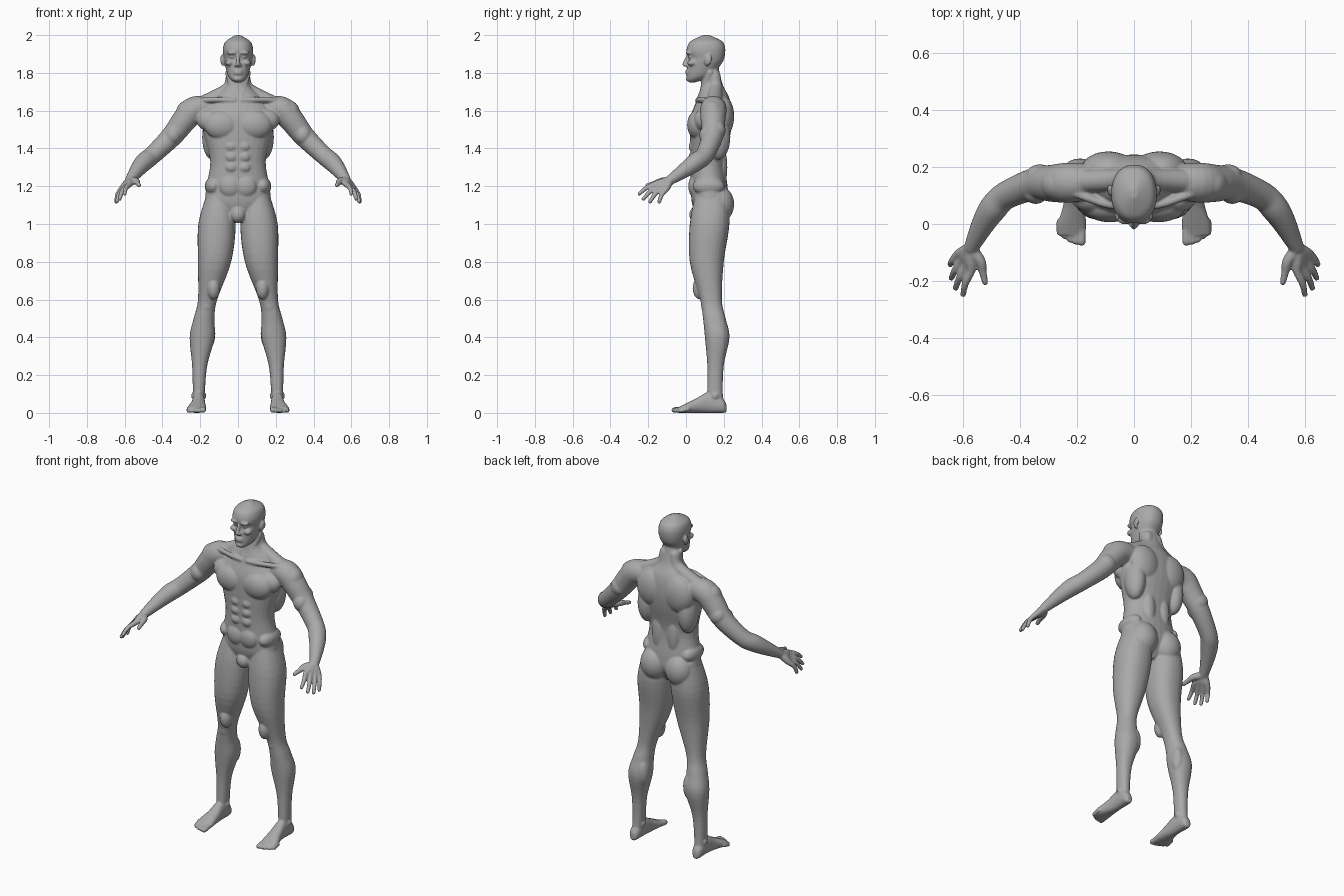
import bpy
import bmesh
import math
from mathutils import Matrix, Vector

default_cube = bpy.data.objects.get("Cube")
if default_cube:
    bpy.data.objects.remove(default_cube, do_unlink=True)

SIDES = 28
bm = bmesh.new()


def spline(rows, steps=5):
    """Catmull-Rom interpolation through rows of numbers."""
    rows = [Vector(row) for row in rows]
    padded = [rows[0], *rows, rows[-1]]
    points = []
    for before, start, end, after in zip(padded, padded[1:], padded[2:], padded[3:]):
        leave, arrive = (end - before) / 2, (after - start) / 2
        for step in range(steps):
            t = step / steps
            ease = t * t * (3 - 2 * t)
            points.append(start.lerp(end, ease)
                          + leave * t * (1 - t) ** 2
                          - arrive * t * t * (1 - t))
    return points + [rows[-1]]


def circle_points():
    """Cosine and sine around one cross-section."""
    angles = [math.tau * side / SIDES for side in range(SIDES)]
    return [(math.cos(angle), math.sin(angle)) for angle in angles]


def skin(rings):
    """Bridge rings of points into a closed surface."""
    rings = [[bm.verts.new(point) for point in ring] for ring in rings]
    for low, high in zip(rings, rings[1:]):
        for side in range(SIDES):
            following = (side + 1) % SIDES
            bm.faces.new((low[side], low[following], high[following], high[side]))
    bm.faces.new(reversed(rings[0]))
    bm.faces.new(rings[-1])


def squared(value, low, high):
    """Place a cosine or sine between two limits, slightly squared off."""
    bulge = math.copysign(abs(value) ** .9, value)
    return (low + high) / 2 + (high - low) / 2 * bulge


def upright_loft(rows):
    """Rows are height, inner x, outer x, front y, back y."""
    skin([[(squared(c, inner, outer), squared(s, front, back), height)
           for c, s in circle_points()]
          for height, inner, outer, front, back in spline(rows)])


def centred_loft(rows):
    """Rows are height, half width, front y, back y."""
    upright_loft([(height, -half, half, front, back) for height, half, front, back in rows])


def level_loft(rows):
    """Rows are depth, inner x, outer x, top z, resting on the ground."""
    skin([[(squared(c, inner, outer), depth, squared(s, 0, top))
           for c, s in circle_points()]
          for depth, inner, outer, top in spline(rows)])


def ball(centre, radii):
    place = Matrix.Translation(centre) @ Matrix.Diagonal((*radii, 1))
    bmesh.ops.create_uvsphere(bm, u_segments=24, v_segments=16, radius=1, matrix=place)


def tube(points, radii):
    """Round limb through points with a radius at each, and rounded ends."""
    path = spline([(*point, radius) for point, radius in zip(points, radii)])
    ahead, behind = path[1:] + path[-1:], path[:1] + path[:-1]
    rings, turn, last = [], None, None
    for point, after, before in zip(path, ahead, behind):
        way = (after.xyz - before.xyz).normalized()
        if turn is None:
            turn = way.to_track_quat('Z', 'Y')
        else:
            turn = last.rotation_difference(way) @ turn
        last = way
        rings.append([point.xyz + turn @ Vector((c, s, 0)) * point.w
                      for c, s in circle_points()])
    skin(rings)
    for end in (path[0], path[-1]):
        ball(end.xyz, [end.w] * 3)


def leg():
    upright_loft([(1.16, .03, .165, .05, .22), (1, .012, .21, .02, .23),
                  (.8, .036, .212, .02, .2), (.6, .11, .212, .075, .19),
                  (.5, .125, .235, .09, .21), (.4, .123, .256, .1, .23),
                  (.25, .163, .243, .113, .2), (.1, .176, .239, .113, .195),
                  (.04, .18, .24, .12, .205)])
    kneecap = (.167, .1, .57)
    ball(kneecap, (.03, .02, .04))
    inner_thigh = (.13, .075, .66)
    ball(inner_thigh, (.035, .04, .06))
    calf = (.155, .185, .42)
    ball(calf, (.035, .04, .08))
    for ankle_x in (.18, .236):
        ball((ankle_x, .155, .09), (.012, .018, .018))


def foot():
    level_loft([(.214, .195, .225, .045), (.19, .18, .24, .08), (.12, .176, .241, .11),
                (.06, .172, .25, .08), (0, .168, .268, .05), (-.04, .17, .268, .03)])
    for toe in range(5):
        x = .184 + .02 * toe
        tip = .002 * toe ** 2 - .062
        radius = .015 - .0015 * toe
        tube([(x, tip + .04, .02), (x, tip, radius)], [radius, radius])


def arm():
    tube([(.13, .15, 1.61), (.225, .145, 1.607), (.28, .143, 1.555), (.35, .14, 1.465),
          (.45, .1, 1.367), (.495, .055, 1.33), (.53, 0, 1.29), (.57, -.08, 1.235)],
         [.058, .07, .066, .057, .049, .049, .041, .027])
    shoulder = (.27, .14, 1.58)
    ball(shoulder, (.06, .06, .075))
    biceps = (.345, .115, 1.47)
    ball(biceps, (.045, .045, .05))
    triceps = (.33, .17, 1.495)
    ball(triceps, (.05, .04, .05))


def hand():
    wrist = Vector((.575, -.085, 1.23))
    first_knuckle, last_knuckle = Vector((.573, -.165, 1.21)), Vector((.62, -.108, 1.18))
    first_tip, last_tip = Vector((.6, -.247, 1.16)), Vector((.645, -.142, 1.117))
    arch = Vector((.013, -.015, -.015))
    for finger in range(4):
        across = finger / 3
        knuckle = first_knuckle.lerp(last_knuckle, across)
        tip = first_tip.lerp(last_tip, across) + arch * math.sin(math.pi * across)
        middle = knuckle.lerp(tip, .5) + Vector((.006, -.004, .006))
        tube([wrist.lerp(knuckle, .1), wrist.lerp(knuckle, .6), knuckle, middle, tip],
             [.021, .02, .0155, .0125, .0105])
    thumb_base, thumb_tip = Vector((.54, -.13, 1.226)), Vector((.523, -.205, 1.205))
    tube([wrist, thumb_base, thumb_base.lerp(thumb_tip, .5), thumb_tip],
         [.022, .019, .014, .011])


def torso_muscles():
    chest = (.085, .06, 1.525)
    ball(chest, (.095, .054, .078))
    chest_side = (.145, .09, 1.55)
    ball(chest_side, (.075, .05, .06))
    shoulder_blade = (.09, .195, 1.57)
    ball(shoulder_blade, (.095, .06, .11))
    side_of_back = (.135, .17, 1.46)
    ball(side_of_back, (.055, .065, .12))
    lower_back = (.05, .185, 1.3)
    ball(lower_back, (.04, .034, .12))
    flank = (.13, .12, 1.2)
    ball(flank, (.046, .085, .05))
    buttock = (.083, .18, 1.105)
    ball(buttock, (.083, .075, .095))
    for height in (1.3, 1.355, 1.41):
        ball((.035, .04, height), (.034, .026, .03))
    lower_belly = (.04, .045, 1.2)
    ball(lower_belly, (.06, .033, .06))
    # Slope from neck to shoulder, neck cord and collarbone
    tube([(.03, .15, 1.78), (.055, .155, 1.71), (.2, .15, 1.63)], [.034, .037, .042])
    tube([(.055, .13, 1.8), (.016, .075, 1.675)], [.014, .014])
    tube([(.02, .062, 1.655), (.1, .07, 1.658), (.2, .105, 1.655)], [.014] * 3)


def face_sides():
    brow, eye, cheekbone = (.03, .014, 1.906), (.031, .024, 1.884), (.046, .032, 1.853)
    ball(brow, (.03, .016, .01))
    ball(eye, (.015, .014, .009))
    ball(cheekbone, (.022, .026, .017))
    nostril = (.011, 0, 1.84)
    ball(nostril, (.009, .011, .008))
    ear = Vector((.08, .112, 1.865))
    ball(ear, (.013, .014, .03))
    ear_rim = ear + Vector((.006, .012, .006))
    ball(ear_rim, (.008, .013, .026))


def torso():
    centred_loft([(1.015, .03, .07, .17), (1.1, .16, .034, .22), (1.18, .17, .026, .222),
                  (1.33, .147, .024, .207), (1.48, .182, .02, .236), (1.57, .198, .025, .244),
                  (1.66, .135, .058, .232), (1.74, .061, .08, .194), (1.84, .05, .08, .17)])
    ball((0, .06, 1.05), (.042, .043, .045))


def head():
    centred_loft([(1.75, .018, .016, .05), (1.764, .038, .006, .09), (1.79, .055, .005, .14),
                  (1.85, .071, .01, .19), (1.88, .076, .015, .203), (1.91, .08, .003, .208),
                  (1.94, .078, .007, .206), (1.97, .063, .027, .188), (2, .012, .09, .125)])
    tube([(0, .012, 1.897), (0, -.009, 1.845)], [.008, .011])
    for lip_height in (1.796, 1.809):
        ball((0, .007, lip_height), (.024, .012, .006))
    chin = (0, .014, 1.768)
    ball(chin, (.024, .015, .014))


# Paired parts, then their mirrored copies
for build_part in (leg, foot, arm, hand, torso_muscles, face_sides):
    build_part()
paired = bm.verts[:] + bm.edges[:] + bm.faces[:]
copied = bmesh.ops.duplicate(bm, geom=paired)["geom"]
copied_verts = [item for item in copied if isinstance(item, bmesh.types.BMVert)]
bmesh.ops.scale(bm, vec=(-1, 1, 1), verts=copied_verts)

# Middle parts
torso()
head()

bmesh.ops.recalc_face_normals(bm, faces=bm.faces[:])
mesh = bpy.data.meshes.new("body")
bm.to_mesh(mesh)
bm.free()
body = bpy.data.objects.new("body", mesh)
bpy.context.collection.objects.link(body)

# Fuse the parts into one smooth skin
fuse = body.modifiers.new("fuse", 'REMESH')
fuse.mode = 'VOXEL'
fuse.voxel_size = .005
fuse.use_smooth_shade = True
soften = body.modifiers.new("soften", 'SMOOTH')
soften.factor = .5
soften.iterations = 6

# Plain grey skin
grey = bpy.data.materials.new("plain grey")
grey.use_nodes = True
colour = (.4, .4, .4, 1)
grey.diffuse_color = colour
grey.node_tree.nodes["Principled BSDF"].inputs["Base Color"].default_value = colour
mesh.materials.append(grey)
